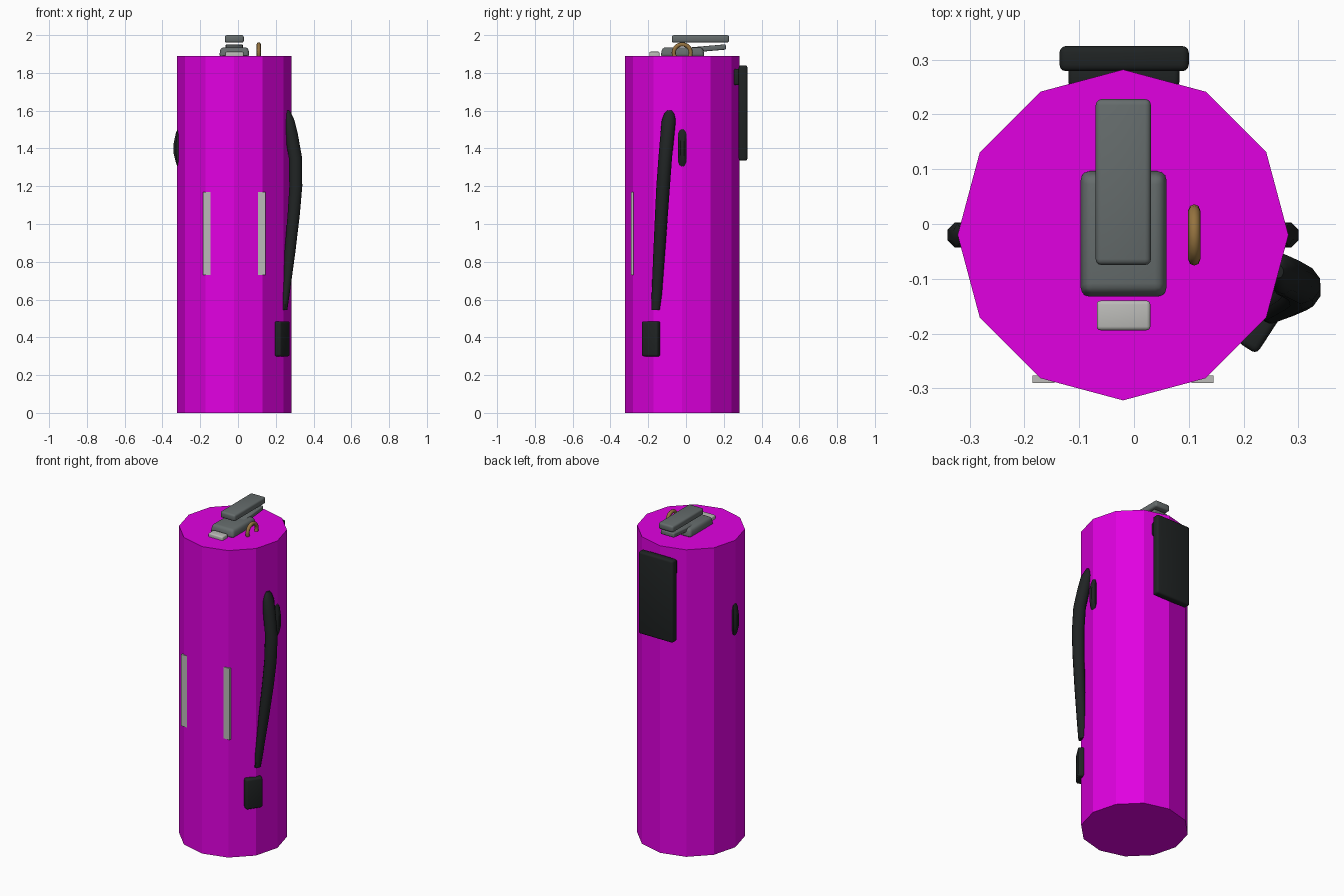
import bpy, bmesh
from math import sin, cos, pi, radians
from mathutils import Matrix, Vector

if "Cube" in bpy.data.objects:
    bpy.data.objects.remove(bpy.data.objects["Cube"])


def material(name, rgb):
    m = bpy.data.materials.new(name)
    m.diffuse_color = (*rgb, 1)
    m.use_nodes = True
    m.node_tree.nodes["Principled BSDF"].inputs["Base Color"].default_value = m.diffuse_color
    return m


MAGENTA = material("magenta", (0.75, 0.0, 0.75))
BLACK = material("black", (0.014, 0.017, 0.017))
STEEL = material("steel", (0.13, 0.15, 0.15))
SILVER = material("silver", (0.5, 0.5, 0.48))
BRASS = material("brass", (0.3, 0.17, 0.05))


def finish(name, bm, mat, angle=35):
    bmesh.ops.recalc_face_normals(bm, faces=bm.faces)
    me = bpy.data.meshes.new(name)
    bm.to_mesh(me)
    bm.free()
    ob = bpy.data.objects.new(name, me)
    bpy.context.collection.objects.link(ob)
    me.materials.append(mat)
    if angle:
        bpy.ops.object.select_all(action='DESELECT')
        ob.select_set(True)
        bpy.context.view_layer.objects.active = ob
        bpy.ops.object.shade_smooth_by_angle(angle=radians(angle))
    return ob


def box(name, lo, hi, mat, bevel=0.0, taper=1.0, rot=None):
    """Bevelled box between two corners, optionally tapered to the top and rotated."""
    lo, hi = Vector(lo), Vector(hi)
    size, mid = hi - lo, (lo + hi) / 2
    bm = bmesh.new()
    bmesh.ops.create_cube(bm, size=1)
    for v in bm.verts:
        k = taper if v.co.z > 0 else 1
        v.co = Vector((v.co.x * size.x * k, v.co.y * size.y * k, v.co.z * size.z))
    if bevel:
        bmesh.ops.bevel(bm, geom=bm.edges[:], offset=bevel, segments=3,
                        profile=0.5, affect='EDGES')
    if rot:
        bm.transform(rot)
    bm.transform(Matrix.Translation(mid))
    return finish(name, bm, mat, 35 if bevel else 0)


def loft(name, rings, mat, sides=8, angle=35):
    """Horizontal rings (x, y, z, rx, ry) joined into a closed skin."""
    bm = bmesh.new()
    loops = [[bm.verts.new((x + rx * cos(2 * pi * i / sides + pi / sides),
                            y + ry * sin(2 * pi * i / sides + pi / sides), z))
              for i in range(sides)] for x, y, z, rx, ry in rings]
    for a, b in zip(loops, loops[1:]):
        for i in range(sides):
            j = (i + 1) % sides
            bm.faces.new((a[i], a[j], b[j], b[i]))
    bm.faces.new(loops[0])
    bm.faces.new(loops[-1])
    return finish(name, bm, mat, angle)


CX, CY, R, TOP = -0.02, -0.02, 0.302, 1.89

# Twelve-sided body
bm = bmesh.new()
bmesh.ops.create_cone(bm, cap_ends=True, segments=12, radius1=R, radius2=R, depth=TOP)
bm.transform(Matrix.Translation((CX, CY, TOP / 2)))
finish("body", bm, MAGENTA, 0)

# Lever assembly on the top
box("valve_base", (-0.10, -0.136, 1.885), (0.062, 0.10, 1.935), STEEL, 0.016, 0.9)
box("lower_handle", (-0.067, -0.05, 1.912), (0.027, 0.212, 1.94), STEEL, 0.007,
    rot=Matrix.Rotation(radians(5), 4, 'X'))
box("upper_lever", (-0.07, -0.075, 1.96), (0.031, 0.228, 2.0), STEEL, 0.011)
box("front_nozzle", (-0.068, -0.194, 1.88), (0.03, -0.14, 1.912), SILVER, 0.007)

# Brass pull ring standing on the top
bpy.ops.mesh.primitive_torus_add(major_segments=20, minor_segments=8,
                                 major_radius=0.045, minor_radius=0.011,
                                 location=(0.11, CY, 1.906), rotation=(0, pi / 2, 0))
ring = bpy.context.object
ring.name = "pull_ring"
ring.data.materials.append(BRASS)
bpy.ops.object.shade_smooth_by_angle(angle=radians(50))

# Back plate and its mount
box("back_plate", (-0.136, 0.279, 1.335), (0.10, 0.325, 1.84), BLACK, 0.012)
box("back_mount", (-0.12, 0.25, 1.735), (0.083, 0.295, 1.82), BLACK, 0.01)

# Small lugs on both sides
for side, label in ((-1, "left"), (1, "right")):
    x = CX + side * 0.298
    loft(label + "_lug",
         [(x - side * 0.006, CY, 1.30, 0.008, 0.010), (x, CY, 1.325, 0.012, 0.023),
          (x, CY, 1.37, 0.024, 0.025), (x, CY, 1.43, 0.024, 0.025),
          (x, CY, 1.48, 0.012, 0.023), (x - side * 0.006, CY, 1.507, 0.008, 0.010)],
         BLACK)

# Hose hanging on the right side
path = [(0.247, -0.160, 0.545, 0.015, 0.022), (0.252, -0.155, 0.62, 0.021, 0.027),
        (0.275, -0.142, 0.85, 0.030, 0.031), (0.295, -0.130, 1.05, 0.034, 0.034),
        (0.306, -0.121, 1.20, 0.036, 0.036), (0.304, -0.110, 1.35, 0.037, 0.036),
        (0.282, -0.098, 1.48, 0.036, 0.037), (0.272, -0.091, 1.55, 0.028, 0.037),
        (0.266, -0.088, 1.585, 0.017, 0.027), (0.264, -0.087, 1.602, 0.009, 0.012)]
loft("hose", path, BLACK, 10, 45)

# Hose clip below it, turned to face outwards
a = radians(-33)
c = Vector((CX + 0.302 * cos(a), CY + 0.302 * sin(a), 0.392))
half = Vector((0.021, 0.05, 0.093))
box("hose_clip", c - half, c + half, BLACK, 0.011, rot=Matrix.Rotation(a, 4, 'Z'))

# Two silver strips on the front
for x, label in ((-0.165, "left"), (0.125, "right")):
    box(label + "_strip", (x - 0.02, -0.29, 0.73), (x + 0.02, -0.277, 1.17), SILVER)
